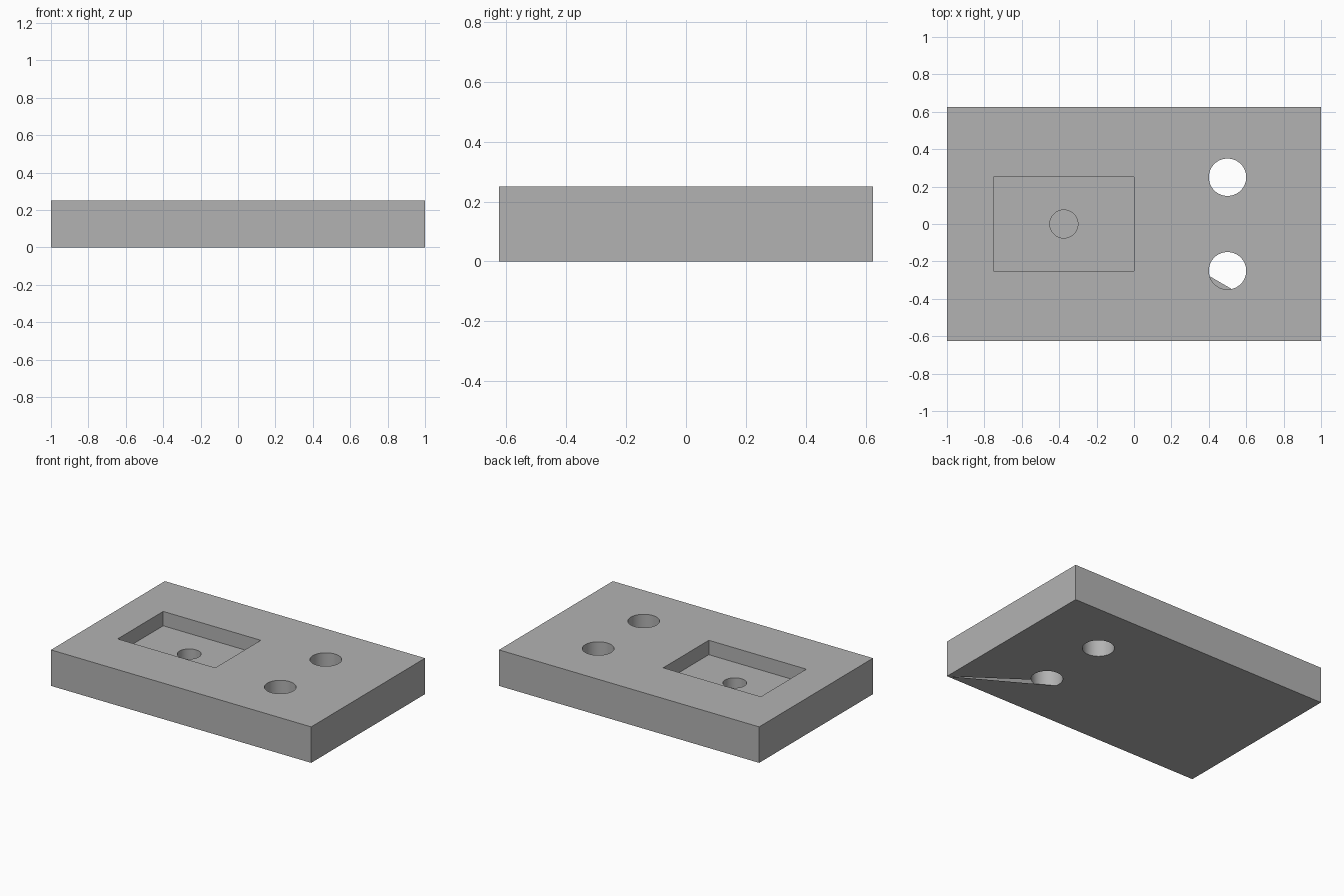
import bpy, bmesh, math
from mathutils import Vector

if "Cube" in bpy.data.objects:
    bpy.data.objects.remove(bpy.data.objects["Cube"], do_unlink=True)

HEIGHT = 0.25
HOLE_R = 0.1
POCKET_FLOOR = 0.15

grey = bpy.data.materials.new("plain grey")
grey.use_nodes = True
colour = (0.45, 0.45, 0.45, 1)
grey.diffuse_color = colour
grey.node_tree.nodes["Principled BSDF"].inputs["Base Color"].default_value = colour


def box(name, x0, x1, y0, y1, z0, z1):
    bpy.ops.mesh.primitive_cube_add(
        size=1, location=((x0 + x1) / 2, (y0 + y1) / 2, (z0 + z1) / 2))
    ob = bpy.context.object
    ob.name = name
    ob.scale = (x1 - x0, y1 - y0, z1 - z0)
    bpy.ops.object.transform_apply(location=True, rotation=False, scale=True)
    return ob


def cylinder(name, x, y, radius, z0, z1):
    bpy.ops.mesh.primitive_cylinder_add(
        vertices=64, radius=radius, depth=z1 - z0, location=(x, y, (z0 + z1) / 2))
    ob = bpy.context.object
    ob.name = name
    bpy.ops.object.transform_apply(location=True, rotation=False, scale=True)
    return ob


def cut(target, cutter):
    cutter.hide_render = True
    mod = target.modifiers.new("cut", "BOOLEAN")
    mod.operation = "DIFFERENCE"
    mod.solver = "EXACT"
    mod.object = cutter
    bpy.context.view_layer.objects.active = target
    bpy.ops.object.modifier_apply(modifier=mod.name)
    bpy.data.objects.remove(cutter, do_unlink=True)


# Plate with a rectangular pocket, a blind hole in it and two through holes
plate = box("plate", -1, 1, -0.625, 0.625, 0, HEIGHT)
cut(plate, box("pocket_cutter", -0.75, 0, -0.25, 0.25, POCKET_FLOOR, 0.4))
cut(plate, cylinder("blind_hole_cutter", -0.375, 0, 0.075, 0.05, 0.3))
for side in (-1, 1):
    cut(plate, cylinder("through_hole_cutter", 0.5, 0.25 * side, HOLE_R, -0.2, 0.5))

# Open wedge in the underside, running from the corner to the front hole
corner = Vector((1, -0.625, 0))
centre = Vector((0.5, -0.25, 0))


def rim_line(degrees):
    a = math.radians(degrees)
    rim = centre + HOLE_R * Vector((math.cos(a), math.sin(a), 0))
    d = (rim - corner).normalized()
    return Vector((d.y, -d.x, 0))      # points towards the back right


lower, upper = rim_line(197), rim_line(-45)

bm = bmesh.new()
bm.from_mesh(plate.data)


def underside():
    return [f for f in bm.faces if all(abs(v.co.z) < 1e-4 for v in f.verts)]


bmesh.ops.triangulate(bm, faces=underside())
for normal in (lower, upper):
    faces = underside()
    geom = set(faces)
    for f in faces:
        geom.update(f.edges)
        geom.update(f.verts)
    bmesh.ops.bisect_plane(bm, geom=list(geom), dist=1e-5,
                           plane_co=corner, plane_no=normal)


def in_wedge(face):
    p = face.calc_center_median()
    return (p.x > 0.45 and (p - corner).dot(lower) > 0
            and (p - corner).dot(upper) < 0)


wedge = [f for f in underside() if in_wedge(f)]
bmesh.ops.delete(bm, geom=wedge, context="FACES")

# Small flap covering the lower segment of the front hole
flap = [v for v in bm.verts if abs(v.co.z) < 1e-4
        and abs((v.co - centre).length - HOLE_R) < 0.001
        and (v.co - corner).dot(lower) < 1e-4]
flap.sort(key=lambda v: math.atan2(v.co.y - centre.y, v.co.x - centre.x) % math.tau)
if len(flap) > 2:
    face = bm.faces.new(flap)
    face.normal_update()
    if face.normal.z > 0:
        face.normal_flip()

bm.to_mesh(plate.data)
bm.free()

# Material and shading
plate.data.materials.clear()
plate.data.materials.append(grey)
for p in plate.data.polygons:
    p.material_index = 0
bpy.ops.object.select_all(action="DESELECT")
plate.select_set(True)
bpy.context.view_layer.objects.active = plate
bpy.ops.object.shade_smooth_by_angle(angle=math.radians(30))
